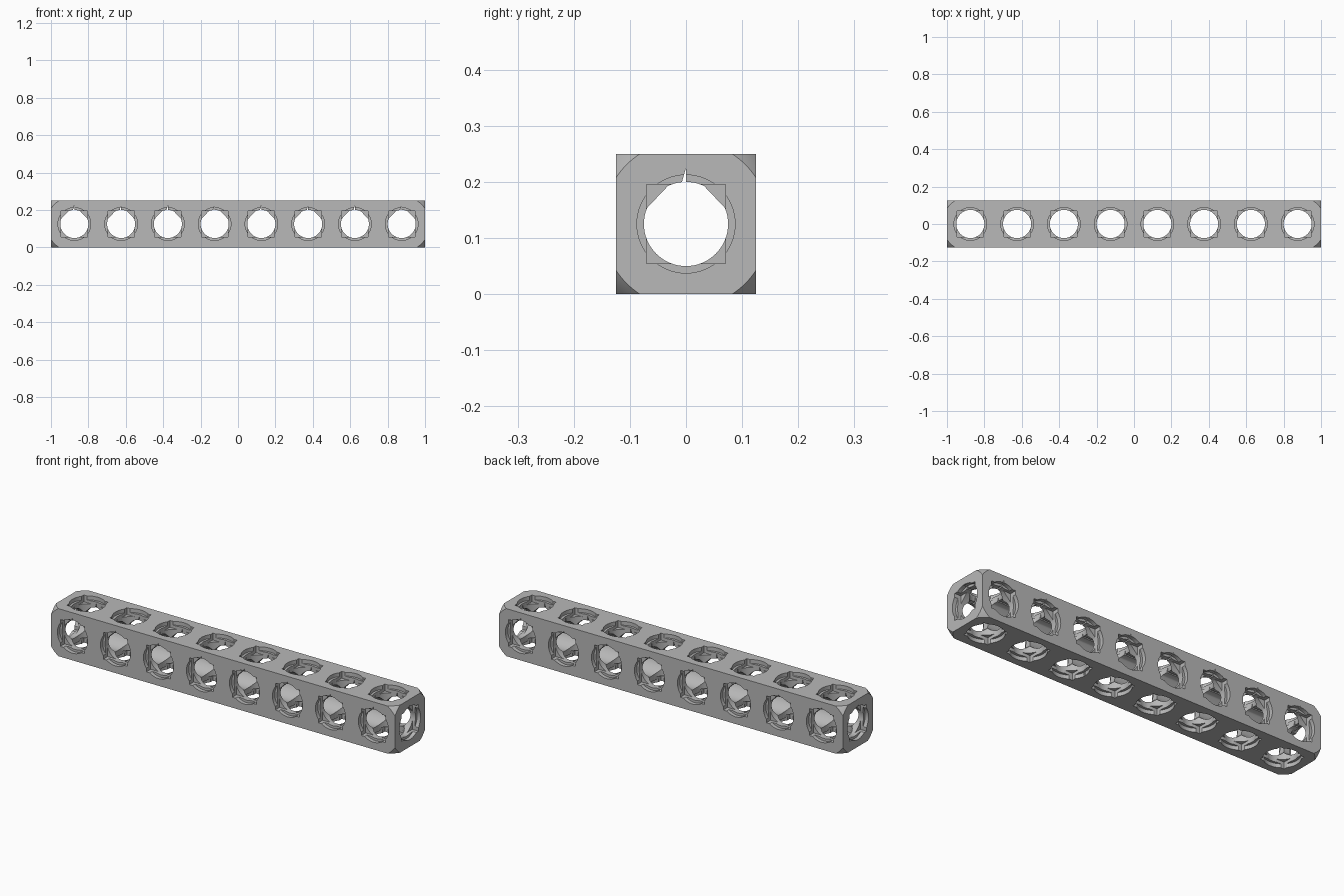
import bpy, bmesh, math
from mathutils import Matrix, Vector

if "Cube" in bpy.data.objects:
    bpy.data.objects.remove(bpy.data.objects["Cube"])

CELL = 0.25
HALF = CELL / 2
COUNT = 8
END_X = CELL * (COUNT - 1) / 2
BORE, RIM, TIP = 0.075, 0.0875, 0.1
RIM_DEPTH, SQUARE_DEPTH = 0.02, 0.036
centres = [Vector((-END_X + CELL * i, 0, HALF)) for i in range(COUNT)]

grey = bpy.data.materials.new("light grey")
grey.use_nodes = True
colour = (0.48, 0.48, 0.48, 1)
grey.diffuse_color = colour
grey.node_tree.nodes["Principled BSDF"].inputs["Base Color"].default_value = colour


def frame(right, up, out):
    return Matrix((right, up, out)).transposed().to_4x4()


# Hole directions: profile right, profile up, drilling axis
X, Y, Z = Vector((1, 0, 0)), Vector((0, 1, 0)), Vector((0, 0, 1))
along_x, along_y, along_z = frame(Y, Z, X), frame(X, Z, -Y), frame(X, Y, Z)


def circle(radius, sides=64):
    angles = [2 * math.pi * i / sides for i in range(sides)]
    return [(radius * math.cos(a), radius * math.sin(a)) for a in angles]


def teardrop():
    # Circle with a right-angled peak at the top
    points = [p for p in circle(BORE) if abs(p[0]) + p[1] < TIP]
    lean = math.pi / 4 + math.acos(TIP / math.sqrt(2) / BORE)
    px, py = BORE * math.cos(lean), BORE * math.sin(lean)
    points += [(px, py), (0, TIP), (-px, py)]
    return sorted(points, key=lambda p: math.atan2(p[1], p[0]))


def prism(bm, profile, matrix, low, high):
    bottom = [bm.verts.new(matrix @ Vector((x, y, low))) for x, y in profile]
    top = [bm.verts.new(matrix @ Vector((x, y, high))) for x, y in profile]
    bm.faces.new(bottom[::-1])
    bm.faces.new(top)
    for i in range(len(profile)):
        j = (i + 1) % len(profile)
        bm.faces.new((bottom[i], bottom[j], top[j], top[i]))


def make_object(name, bm):
    bmesh.ops.recalc_face_normals(bm, faces=bm.faces)
    mesh = bpy.data.meshes.new(name)
    bm.to_mesh(mesh)
    bm.free()
    mesh.materials.append(grey)
    obj = bpy.data.objects.new(name, mesh)
    bpy.context.collection.objects.link(obj)
    return obj


def apply_boolean(target, cutter, operation):
    cutter.hide_render = True
    mod = target.modifiers.new(cutter.name, "BOOLEAN")
    mod.object, mod.operation, mod.solver = cutter, operation, "EXACT"
    bpy.context.view_layer.objects.active = target
    bpy.ops.object.modifier_apply(modifier=mod.name)
    bpy.data.objects.remove(cutter)


# Square bar
bm = bmesh.new()
size = Matrix.Diagonal((CELL * COUNT, CELL, CELL, 1))
bmesh.ops.create_cube(bm, size=1, matrix=Matrix.Translation((0, 0, HALF)) @ size)
beam = make_object("beam", bm)

# Long capsule that rounds only the eight corners
bm = bmesh.new()
bmesh.ops.create_uvsphere(bm, u_segments=96, v_segments=65, radius=0.195,
                          matrix=Matrix.Rotation(math.pi / 2, 4, "Y"))
for v in bm.verts:
    v.co += centres[-1] if v.co.x > 0 else centres[0]
apply_boolean(beam, make_object("corner_rounder", bm), "INTERSECT")

# Lengthwise bore
bm = bmesh.new()
prism(bm, teardrop(), Matrix.Translation((0, 0, HALF)) @ along_x, -1.1, 1.1)
apply_boolean(beam, make_object("long_bore", bm), "DIFFERENCE")

# Crosswise and upright bores
for name, profile, turn in (("cross_bores", teardrop(), along_y),
                            ("upright_bores", circle(BORE + 0.0002), along_z)):
    bm = bmesh.new()
    for c in centres:
        prism(bm, profile, Matrix.Translation(c) @ turn, -0.2, 0.2)
    apply_boolean(beam, make_object(name, bm), "DIFFERENCE")

# Round rims and square sockets around every opening
side = TIP / math.sqrt(2)
square = [(-side, -side), (side, -side), (side, side), (-side, side)]
openings = [(c, turn, s) for c in centres for turn in (along_y, along_z) for s in (-1, 1)]
openings += [(centres[0], along_x, -1), (centres[-1], along_x, 1)]
for name, profile, depth in (("round_rims", circle(RIM), RIM_DEPTH),
                             ("square_sockets", square, SQUARE_DEPTH)):
    bm = bmesh.new()
    for c, turn, s in openings:
        low, high = sorted((s * (HALF - depth), s * (HALF + 0.02)))
        prism(bm, profile, Matrix.Translation(c) @ turn, low, high)
    apply_boolean(beam, make_object(name, bm), "DIFFERENCE")

# Smooth curved walls, crisp edges
bpy.ops.object.select_all(action="DESELECT")
beam.select_set(True)
bpy.context.view_layer.objects.active = beam
bpy.ops.object.shade_smooth_by_angle(angle=math.radians(25))
